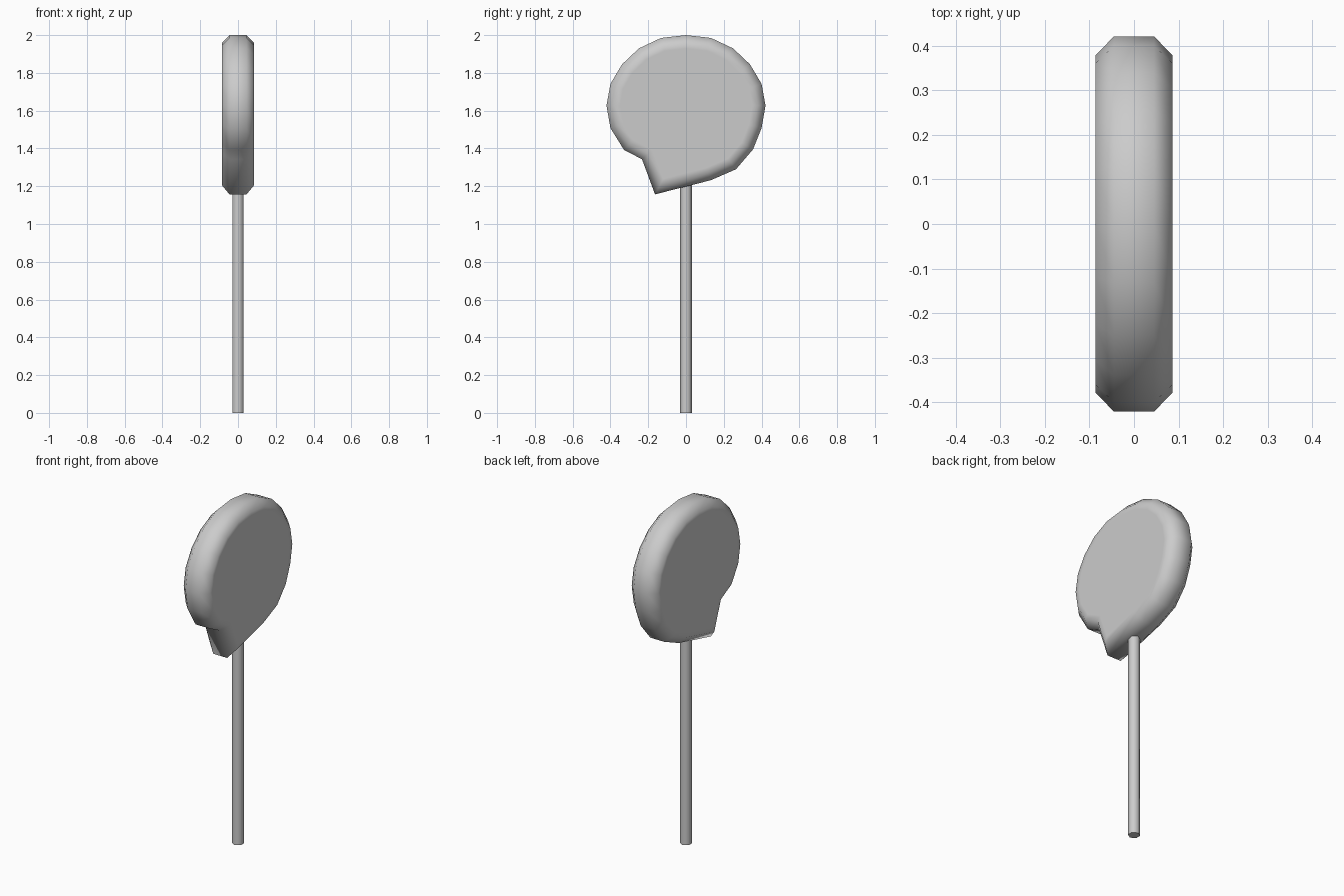
import bpy, bmesh, math
from mathutils import Vector

if "Cube" in bpy.data.objects:
    bpy.data.objects.remove(bpy.data.objects["Cube"])


def finish(name, bm, angle):
    bmesh.ops.recalc_face_normals(bm, faces=bm.faces[:])
    mesh = bpy.data.meshes.new(name)
    bm.to_mesh(mesh)
    bm.free()
    obj = bpy.data.objects.new(name, mesh)
    bpy.context.collection.objects.link(obj)
    bpy.ops.object.select_all(action='DESELECT')
    obj.select_set(True)
    bpy.context.view_layer.objects.active = obj
    bpy.ops.object.shade_smooth_by_angle(angle=math.radians(angle))
    return obj


def inset(points, d):
    """Mitred inward offset of a clockwise outline."""
    out = []
    n = len(points)
    for i, p in enumerate(points):
        a = (p - points[i - 1]).normalized()
        b = (points[(i + 1) % n] - p).normalized()
        na, nb = Vector((a.y, -a.x)), Vector((b.y, -b.x))
        out.append(p + (na + nb) * (d / (1 + na.dot(nb))))
    return out


# Candy outline in (y, z): round head, mirrored on its upper part
upper = [(0.132, 1.985), (0.249, 1.93), (0.339, 1.845), (0.40, 1.742),
         (0.421, 1.627), (0.40, 1.508)]
lower = [(0.355, 1.395), (0.265, 1.29), (0.132, 1.232),
         (-0.164, 1.157), (-0.233, 1.343), (-0.328, 1.392)]
outline = [(0, 2.0)] + upper + lower + [(-y, z) for y, z in reversed(upper)]
outline = [Vector(p) for p in outline]

# Candy head: chamfered rim lofted from one flat face to the other
half = [(0.07, 0.086), (0.041, 0.086), (0.0, 0.045)]
section = half + [(d, -x) for d, x in reversed(half)]
bm = bmesh.new()
rings = [[bm.verts.new((x, p.x, p.y)) for p in inset(outline, d)]
         for d, x in section]
n = len(outline)
for r0, r1 in zip(rings, rings[1:]):
    for i in range(n):
        j = (i + 1) % n
        bm.faces.new((r0[i], r0[j], r1[j], r1[i]))
bm.faces.new(rings[0])
bm.faces.new(rings[-1])
finish("candy_head", bm, 60)

# Six-sided stick
r, top = 0.033, 1.27
bm = bmesh.new()
ends = [[bm.verts.new((r * math.sin(k * math.pi / 3),
                       r * math.cos(k * math.pi / 3), z)) for k in range(6)]
        for z in (0, top)]
for i in range(6):
    j = (i + 1) % 6
    bm.faces.new((ends[0][i], ends[0][j], ends[1][j], ends[1][i]))
for e in ends:
    bm.faces.new(e)
finish("stick", bm, 65)
